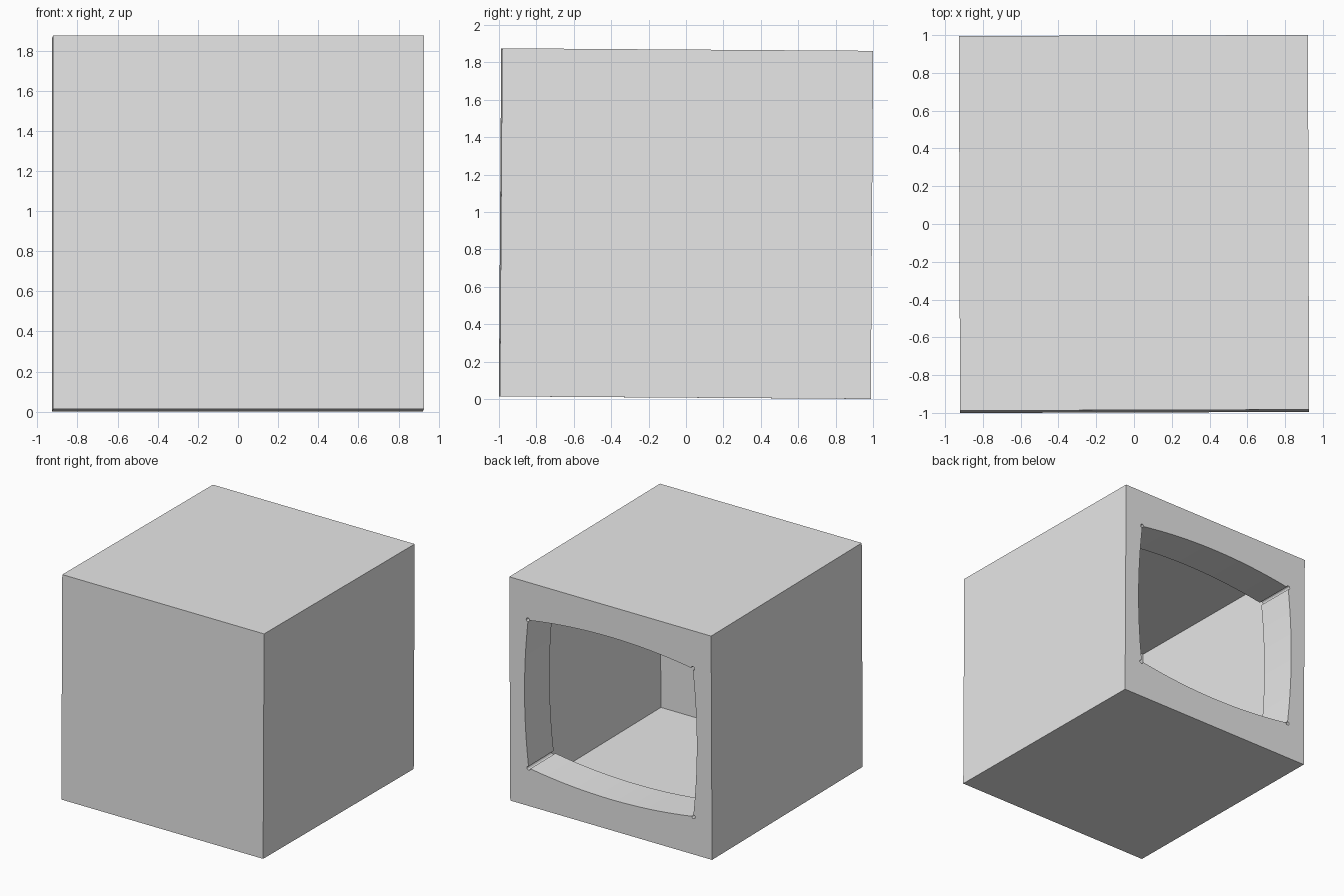
import bpy, bmesh, math
from mathutils import Matrix, Vector

cube = bpy.data.objects.get("Cube")
if cube:
    bpy.data.objects.remove(cube, do_unlink=True)

# One plain grey for everything
grey = bpy.data.materials.new("plain_grey")
grey.use_nodes = True
grey.diffuse_color = (0.8, 0.8, 0.8, 1)
grey.node_tree.nodes["Principled BSDF"].inputs["Base Color"].default_value = (0.8, 0.8, 0.8, 1)

W, L, H = 1.848, 1.983, 1.861      # case size
HX, HZ = 0.755, 0.617              # opening corner centres
BULGE_TOP, BULGE_SIDE = 0.058, 0.034
R = 0.016                          # corner relief radius
DEPTH = 0.33                       # sleeve depth
BACK = L / 2

# The whole model leans very slightly
PLACE = (Matrix.Translation((0, 0, 0.9375))
         @ Matrix.Rotation(0.003, 4, 'Z') @ Matrix.Rotation(-0.0068, 4, 'X'))


def finish(bm, name):
    bmesh.ops.recalc_face_normals(bm, faces=bm.faces)
    mesh = bpy.data.meshes.new(name)
    bm.to_mesh(mesh)
    bm.free()
    mesh.materials.append(grey)
    obj = bpy.data.objects.new(name, mesh)
    obj.matrix_world = PLACE
    bpy.context.collection.objects.link(obj)
    return obj


def opening_outline(arc_steps=8, edge_steps=16):
    """Bulged rectangle with a round relief at each corner."""
    corners = [(HX, HZ), (-HX, HZ), (-HX, -HZ), (HX, -HZ)]
    points = []
    for i, (cx, cz) in enumerate(corners):
        turn = i * math.pi / 2
        for k in range(arc_steps + 1):
            a = turn - math.pi / 2 + 1.5 * math.pi * k / arc_steps
            points.append(Vector((cx + R * math.cos(a), BACK, cz + R * math.sin(a))))
        # bowed edge towards the next corner
        along = Vector((-math.sin(turn), 0, math.cos(turn)))
        along = Vector((-math.cos(turn), 0, -math.sin(turn)))
        out = Vector((-math.sin(turn), 0, math.cos(turn)))
        bulge = BULGE_TOP if i % 2 == 0 else BULGE_SIDE
        nx, nz = corners[(i + 1) % 4]
        start = Vector((cx, BACK, cz)) + along * R
        end = Vector((nx, BACK, nz)) - along * R
        for k in range(1, edge_steps):
            t = k / edge_steps
            points.append(start.lerp(end, t) + out * bulge * 4 * t * (1 - t))
    return points


def add_loop(bm, points):
    verts = [bm.verts.new(p) for p in points]
    return [bm.edges.new((v, verts[(i + 1) % len(verts)])) for i, v in enumerate(verts)]


outline = opening_outline()

# Case: thin hollow box whose back panel has the bulged opening
bm = bmesh.new()
bmesh.ops.create_cube(bm, size=1, matrix=Matrix.Diagonal((W, L, H, 1)))
back = max(bm.faces, key=lambda f: f.calc_center_median().y)
rim = list(back.edges)
bmesh.ops.delete(bm, geom=[back], context='FACES_ONLY')
hole = add_loop(bm, outline)
bmesh.ops.triangle_fill(bm, use_beauty=True, use_dissolve=False,
                        edges=rim + hole, normal=(0, 1, 0))
finish(bm, "case")

# Sleeve: wall running inward from the edge of the opening
bm = bmesh.new()
ring = add_loop(bm, outline)
made = bmesh.ops.extrude_edge_only(bm, edges=ring)["geom"]
bmesh.ops.translate(bm, vec=(0, -DEPTH, 0),
                    verts=[g for g in made if isinstance(g, bmesh.types.BMVert)])
sleeve = finish(bm, "opening_sleeve")
bpy.ops.object.select_all(action='DESELECT')
sleeve.select_set(True)
bpy.context.view_layer.objects.active = sleeve
bpy.ops.object.shade_smooth_by_angle(angle=math.radians(30))
